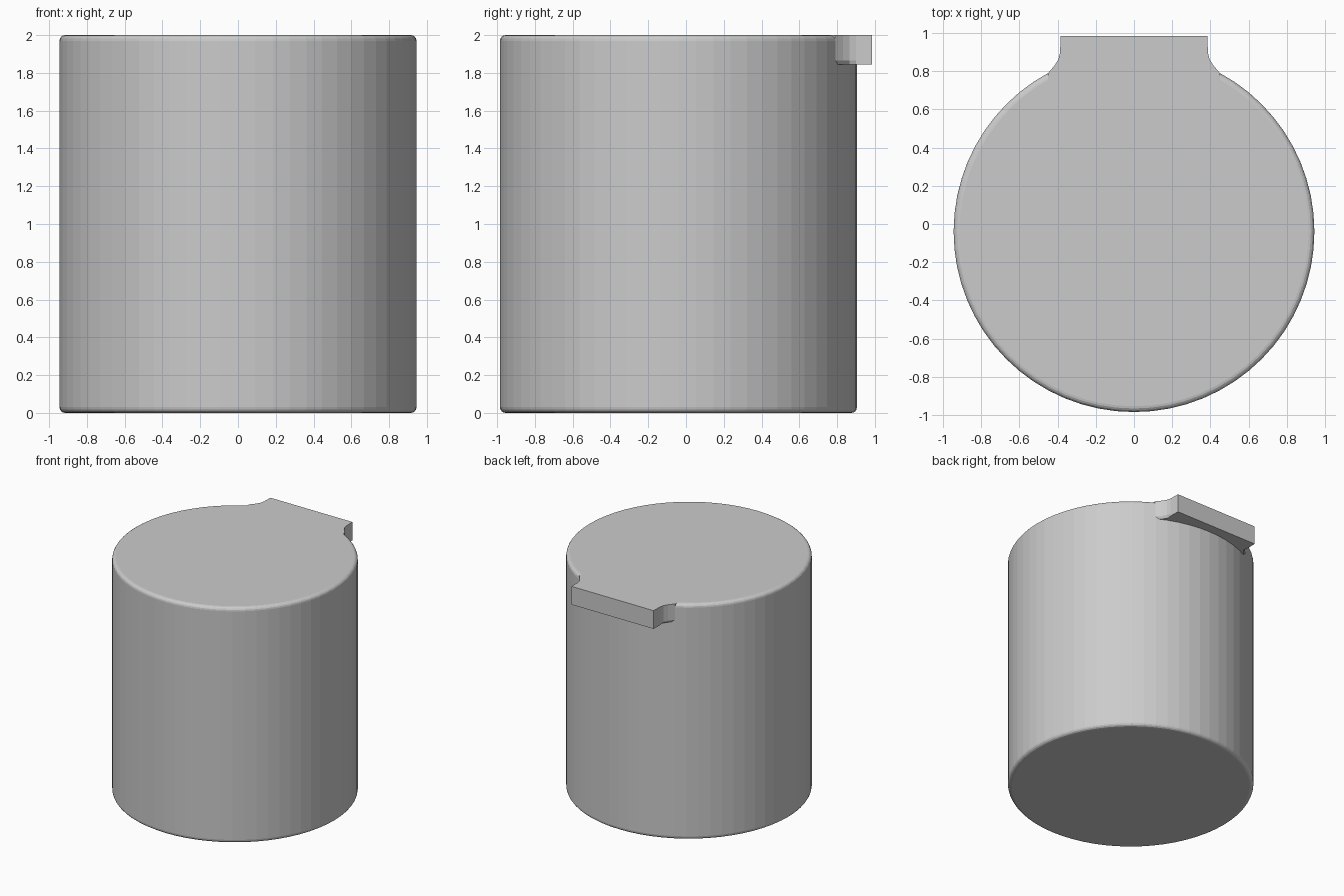
import bpy, bmesh, math

if "Cube" in bpy.data.objects:
    bpy.data.objects.remove(bpy.data.objects["Cube"])

def make_object(name, bm):
    bmesh.ops.recalc_face_normals(bm, faces=bm.faces)
    mesh = bpy.data.meshes.new(name)
    bm.to_mesh(mesh)
    bm.free()
    obj = bpy.data.objects.new(name, mesh)
    bpy.context.collection.objects.link(obj)
    return obj

# Faceted drum body: rings of a rounded-edge profile, closed at both ends
SIDES, RADIUS, CENTRE_Y, HEIGHT, ROUND = 64, 0.945, -0.04, 2.0, 0.03
arc = [math.radians(a) for a in (0, 22.5, 45, 67.5, 90)]
profile = [(RADIUS - ROUND + ROUND * math.sin(a), ROUND - ROUND * math.cos(a)) for a in arc]
profile += [(r, HEIGHT - z) for r, z in reversed(profile)]

bm = bmesh.new()
rings = []
for r, z in profile:
    rings.append([bm.verts.new((r * math.cos(t), CENTRE_Y + r * math.sin(t), z))
                  for t in (2 * math.pi * i / SIDES for i in range(SIDES))])
for low, high in zip(rings, rings[1:]):
    for i in range(SIDES):
        j = (i + 1) % SIDES
        bm.faces.new((low[i], low[j], high[j], high[i]))
bm.faces.new(rings[0])
bm.faces.new(rings[-1])
body = make_object("drum_body", bm)

# Rear tab: mirrored outline with flared roots, chamfered along its lower flare
half = [(0.385, 0.985), (0.387, 0.90), (0.395, 0.865), (0.415, 0.832), (0.45, 0.79), (0.45, 0.6)]
outline = half + [(-x, y) for x, y in reversed(half)]

bm = bmesh.new()
levels = []
for inset, z in ((0.015, 1.845), (0.0, 1.865), (0.0, HEIGHT)):
    levels.append([bm.verts.new((x - math.copysign(inset if y < 0.9 else 0, x), y, z))
                   for x, y in outline])
for low, high in zip(levels, levels[1:]):
    for i in range(len(outline)):
        j = (i + 1) % len(outline)
        bm.faces.new((low[i], low[j], high[j], high[i]))
bm.faces.new(levels[0])
bm.faces.new(levels[-1])
tab = make_object("rear_tab", bm)
tab.hide_render = True

# Join the tab cleanly to the body
union = body.modifiers.new("tab_union", 'BOOLEAN')
union.operation = 'UNION'
union.solver = 'EXACT'
union.object = tab
bpy.context.view_layer.objects.active = body
body.select_set(True)
bpy.ops.object.modifier_apply(modifier=union.name)
bpy.data.objects.remove(tab)
